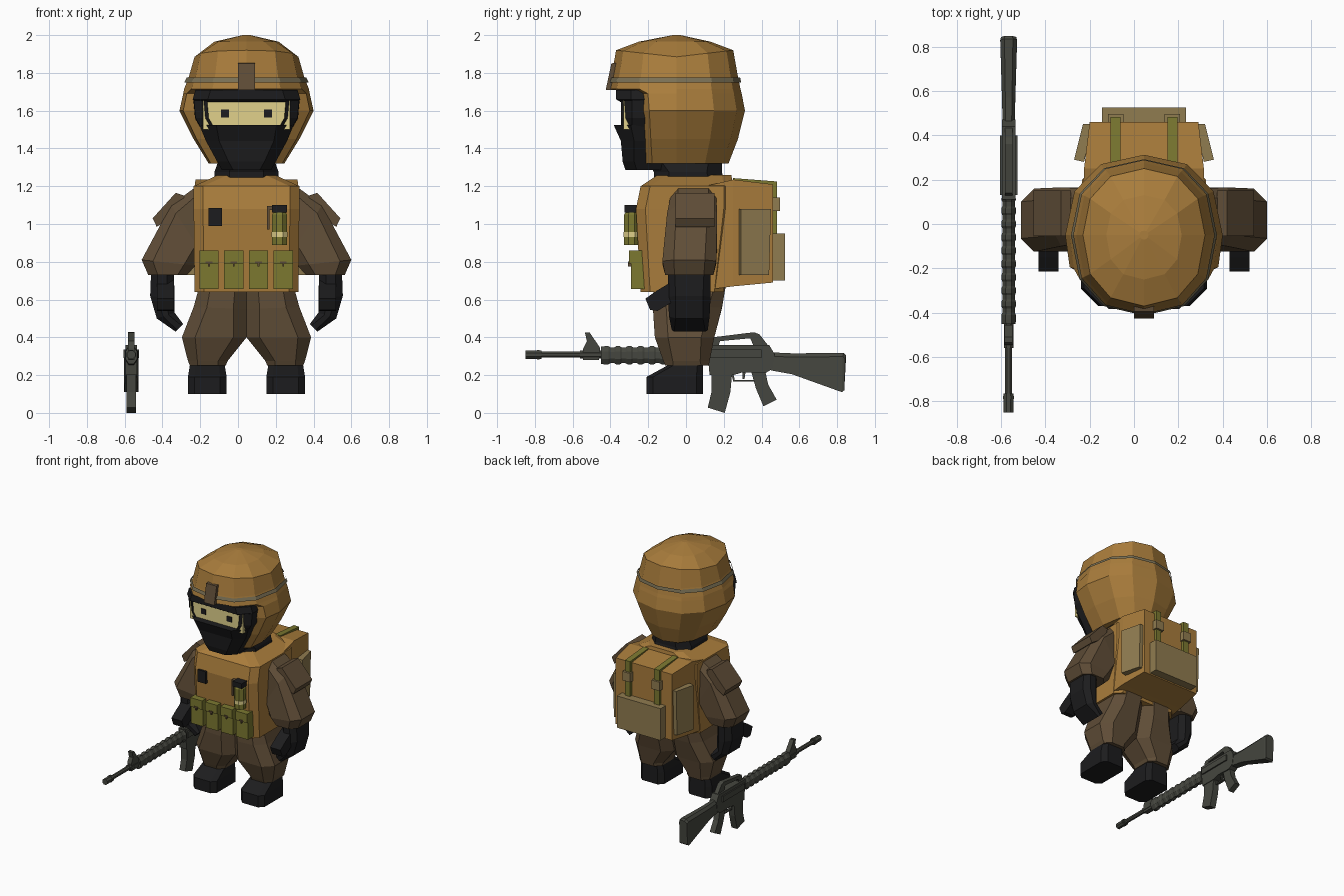
import bpy, bmesh, math

if "Cube" in bpy.data.objects:
    bpy.data.objects.remove(bpy.data.objects["Cube"])

def material(name, r, g, b):
    m = bpy.data.materials.new(name)
    m.diffuse_color = (r, g, b, 1)
    m.use_nodes = True
    m.node_tree.nodes["Principled BSDF"].inputs["Base Color"].default_value = m.diffuse_color
    return m

TAN = material("tan_cloth", .40, .205, .045)
BROWN = material("brown_cloth", .115, .074, .038)
BLACK = material("black_cloth", .012, .012, .013)
GREEN = material("olive_green", .20, .19, .03)
KHAKI = material("khaki", .28, .20, .08)
STRAP = material("grey_strap", .19, .16, .09)
SKIN = material("pale_skin", .75, .64, .26)
GUN = material("gunmetal", .060, .062, .050)

BODY_X, GUN_X = .045, -.565

# ---------- helpers ----------
def mesh(name, verts, faces, mat, mirror=False, ox=BODY_X):
    me = bpy.data.meshes.new(name)
    me.from_pydata(verts, [], faces)
    bm = bmesh.new()
    bm.from_mesh(me)
    bmesh.ops.recalc_face_normals(bm, faces=bm.faces)
    bm.to_mesh(me)
    bm.free()
    me.materials.append(mat)
    ob = bpy.data.objects.new(name, me)
    ob.location.x = ox
    bpy.context.collection.objects.link(ob)
    if mirror:
        ob.modifiers.new("mirror", 'MIRROR')
    return ob

def loft(name, rings, mat, caps=True, **kw):
    n = len(rings[0])
    verts = [p for r in rings for p in r]
    faces = [(k*n+i, k*n+(i+1) % n, (k+1)*n+(i+1) % n, (k+1)*n+i)
             for k in range(len(rings)-1) for i in range(n)]
    if caps:
        faces += [tuple(range(n)), tuple(range(len(verts)-n, len(verts)))]
    return mesh(name, verts, faces, mat, **kw)

def ring(xa, za, xb, zb, y0, y1, c=.05):
    """Chamfered rectangle spanning the line a-b in xz and y0-y1 in depth."""
    t = c / math.hypot(xb-xa, zb-za)
    uv = [(t, y0), (1-t, y0), (1, y0+c), (1, y1-c), (1-t, y1), (t, y1), (0, y1-c), (0, y0+c)]
    return [(xa+(xb-xa)*u, y, za+(zb-za)*u) for u, y in uv]

def flat(z, hw, y0, y1, c=.05):
    return ring(-hw, z, hw, z, y0, y1, c)

def prof(name, pts, lo, hi, mat, axis='x', **kw):
    """Extrude a side (yz) or front (xz) outline."""
    f = (lambda a, b, t: (t, a, b)) if axis == 'x' else (lambda a, b, t: (a, t, b))
    return loft(name, [[f(a, b, t) for a, b in pts] for t in (lo, hi)], mat, **kw)

def box(name, x0, x1, y0, y1, z0, z1, mat, **kw):
    return prof(name, [(y0, z0), (y1, z0), (y1, z1), (y0, z1)], x0, x1, mat, **kw)

def tube(name, stations, mat, n=8, axis='z', at=(0, 0), sx=1, **kw):
    """Lathe along z or y from (position, radius) stations."""
    rings = []
    for s, r in stations:
        pts = []
        for i in range(n):
            a = math.tau*(i+.5)/n
            u, v = at[0]+sx*r*math.cos(a), at[1]+r*math.sin(a)
            pts.append((u, v, s) if axis == 'z' else (u, s, v))
        rings.append(pts)
    return loft(name, rings, mat, **kw)

def head_ring(z, hw, yf, yb, ef=2.3, cy=-.05, dz=0):
    """Twelve-sided rounded head section; ef squares off the front."""
    pts = []
    for i in range(12):
        a = math.tau*i/12
        c, s = math.cos(a), math.sin(a)
        e = 2/(ef if s < -.01 else 2.3)
        x = math.copysign(abs(c)**e, c)*hw
        d = abs(s)**e
        pts.append((x, cy+d*((yf if s < 0 else yb)-cy), z+dz*d))
    return pts

# ---------- head ----------
loft("helmet", [head_ring(1.32, .20, -.22, .225, 5), head_ring(1.45, .28, -.23, .275, 5),
                head_ring(1.60, .355, -.24, .312, 5), head_ring(1.69, .335, -.25, .295, 5),
                head_ring(1.715, .33, -.41, .288), head_ring(1.78, .305, -.395, .275),
                head_ring(1.885, .275, -.37, .25, dz=.035), head_ring(1.965, .17, -.25, .13),
                head_ring(2.0, .02, -.07, -.03)], TAN)
loft("helmet_band", [head_ring(1.75, .329, -.413, .292), head_ring(1.775, .317, -.405, .287)],
     STRAP, caps=False)
prof("helmet_mount", [(-.425, 1.71), (-.38, 1.71), (-.36, 1.855), (-.395, 1.85)], -.045, .045, BROWN)
loft("mask_lower", [flat(1.285, .13, -.32, .05, .06), flat(1.33, .155, -.335, .1, .06),
                    flat(1.44, .215, -.345, .1, .07), flat(1.525, .25, -.383, .1, .09)], BLACK)
loft("mask_brow", [flat(1.645, .275, -.345, -.1, .08), flat(1.66, .285, -.37, -.1, .08),
                   flat(1.71, .27, -.37, -.1, .08)], BLACK)
loft("mask_temple", [[(w, -.345, z), (w+.07, -.285, z), (w+.075, -.15, z), (w, -.15, z)]
                     for z, w in ((1.50, .165), (1.56, .20), (1.67, .21))], BLACK, mirror=True)
box("eye_area", -.23, .23, -.33, -.2, 1.50, 1.67, SKIN)
box("eye", .092, .134, -.336, -.325, 1.565, 1.605, BLACK, mirror=True)
loft("neck", [flat(1.2, .17, -.17, .21, .08), flat(1.275, .17, -.17, .19, .08),
              flat(1.33, .15, -.2, .19, .07)], BLACK)

# ---------- torso ----------
loft("vest", [flat(.64, .275, -.24, .2), flat(1.08, .28, -.265, .25), flat(1.2, .28, -.24, .25),
              flat(1.26, .15, -.15, .24)], TAN)
loft("backpack", [[(-w, y, b), (w, y, b), (w, y, t), (-w, y, t)]
                  for y, w, b, t in ((.1, .275, .65, 1.2), (.25, .27, .67, 1.235), (.46, .245, .69, 1.21))], TAN)
box("backpack_pouch", -.19, .19, .45, .525, .70, .95, KHAKI)
loft("backpack_side_panel", [[(.27, y0, z), (.315, y0+.01, z), (.275, y1, z), (.235, y1, z)]
                             for y0, y1, z in ((.28, .44, .73), (.28, .45, 1.08))], KHAKI, mirror=True)
for x in (-.15, .105):
    prof("backpack_strap", [(.25, 1.21), (.25, 1.243), (.482, 1.225), (.482, .94), (.455, .94), (.455, 1.2)],
         x, x+.045, GREEN)
    box("strap_buckle", x-.012, x+.057, .455, .497, 1.07, 1.14, KHAKI)
for i in range(4):
    x = -.25+i*.131
    box("ammo_pouch", x, x+.103, -.292, -.22, .655, .80, GREEN)
    box("ammo_pouch_flap", x, x+.103, -.302, -.22, .79, .86, GREEN)
    box("pouch_clip", x+.034, x+.069, -.307, -.295, .792, .802, BROWN)
    box("pouch_clip_tab", x+.047, x+.056, -.307, -.29, .775, .795, BROWN)
box("chest_radio", -.20, -.13, -.28, -.24, .99, 1.085, BLACK)
G = dict(at=(.175, -.288))
tube("canister", [(.89, .043), (1.05, .043), (1.065, .032)], GREEN, **G)
tube("canister_band", [(.93, .0455), (.957, .0455)], SKIN, **G)
box("canister_cap", .135, .215, -.325, -.25, 1.06, 1.10, BLACK)
prof("canister_lever", [(.108, .97), (.123, .97), (.123, 1.075), (.15, 1.075), (.15, 1.095), (.108, 1.095)],
     -.30, -.27, BROWN, axis='y')

# ---------- limbs ----------
loft("sleeve", [ring(.19, .95, .27, 1.195, -.08, .16, .04), ring(.24, .85, .40, 1.10, -.10, .165),
                ring(.27, .78, .555, .81, -.125, .16, .06), ring(.315, .73, .52, .73, -.11, .145)],
     BROWN, mirror=True)
prof("shoulder_pad", [(.335, 1.12), (.33, 1.15), (.375, 1.165), (.497, 1.03), (.475, .985), (.42, 1.02)],
     -.055, .15, BROWN, axis='y', mirror=True)
loft("glove", [ring(.385, .75, .505, .75, -.095, .13, .035), ring(.38, .6, .51, .62, -.095, .13, .04),
               ring(.38, .53, .475, .50, -.09, .125, .035), ring(.335, .47, .375, .43, -.075, .115, .012)],
     BLACK, mirror=True)
prof("thumb", [(-.05, .71), (-.15, .65), (-.215, .605), (-.19, .545), (-.15, .54), (-.05, .60)],
     .385, .475, BLACK, mirror=True)
loft("trousers", [ring(.11, .25, .30, .25, -.11, .12, .04), ring(.10, .275, .31, .275, -.12, .125),
                  ring(.0, .40, .342, .40, -.165, .15, .07), ring(0, .55, .28, .56, -.175, .19, .07),
                  ring(0, .67, .25, .67, -.17, .21, .06)], BROWN, mirror=True)
loft("boot", [ring(.105, .10, .31, .10, -.21, .09, .035), ring(.105, .19, .31, .19, -.21, .09, .035),
              ring(.115, .25, .30, .25, -.10, .09, .03), ring(.115, .27, .30, .27, -.08, .09, .03)],
     BLACK, mirror=True)

# ---------- rifle ----------
K = dict(ox=GUN_X)
tube("rifle_barrel", [(-.85, .024), (-.765, .024), (-.765, .017), (-.56, .017), (-.56, .023), (-.2, .023)],
     GUN, axis='y', at=(0, .308), **K)
tube("muzzle_rings", [(-.79, .027), (-.775, .027)], GUN, axis='y', at=(0, .308), **K)
ribs = [(-.45, .05)]
for i in range(9):
    y = -.43+i*.06
    ribs += [(y, .052), (y+.02, .052), (y+.03, .045), (y+.05, .045)]
tube("rifle_handguard", ribs+[(.115, .055)], GUN, axis='y', at=(0, .305), sx=.68, **K)
prof("front_sight", [(-.545, .28), (-.46, .28), (-.455, .345), (-.51, .425), (-.535, .425), (-.525, .38), (-.545, .34)],
     -.018, .018, GUN, **K)
prof("rifle_receiver", [(.11, .36), (.44, .36), (.47, .31), (.46, .235), (.42, .21), (.30, .215), (.25, .2), (.125, .2)],
     -.03, .03, GUN, **K)
box("receiver_side", -.04, .04, .13, .40, .29, .335, GUN, **K)
prof("carry_handle", [(.125, .35), (.14, .40), (.36, .427), (.39, .415), (.44, .35), (.36, .35), (.34, .395), (.18, .38), (.17, .35)],
     -.017, .017, GUN, **K)
loft("rifle_stock", [[(-w, y, b), (w, y, b), (w, y+.005, t-.02), (w*.5, y+.01, t), (-w*.5, y+.01, t), (-w, y+.005, t-.02)]
                     for y, w, b, t in ((.45, .027, .225, .32), (.56, .03, .205, .315), (.825, .038, .11, .318), (.838, .034, .12, .305))],
     GUN, **K)
prof("rifle_grip", [(.345, .22), (.42, .22), (.435, .15), (.48, .07), (.41, .035), (.37, .13)], -.022, .022, GUN, **K)
prof("rifle_magazine", [(.135, .22), (.245, .22), (.235, .11), (.205, .0), (.115, .028), (.135, .11)],
     -.025, .025, GUN, **K)
prof("trigger_guard", [(.24, .21), (.25, .165), (.36, .165), (.36, .175), (.258, .175), (.25, .21)], -.01, .01, GUN, **K)
prof("trigger", [(.30, .215), (.315, .215), (.31, .18), (.30, .18)], -.006, .006, GUN, **K)
